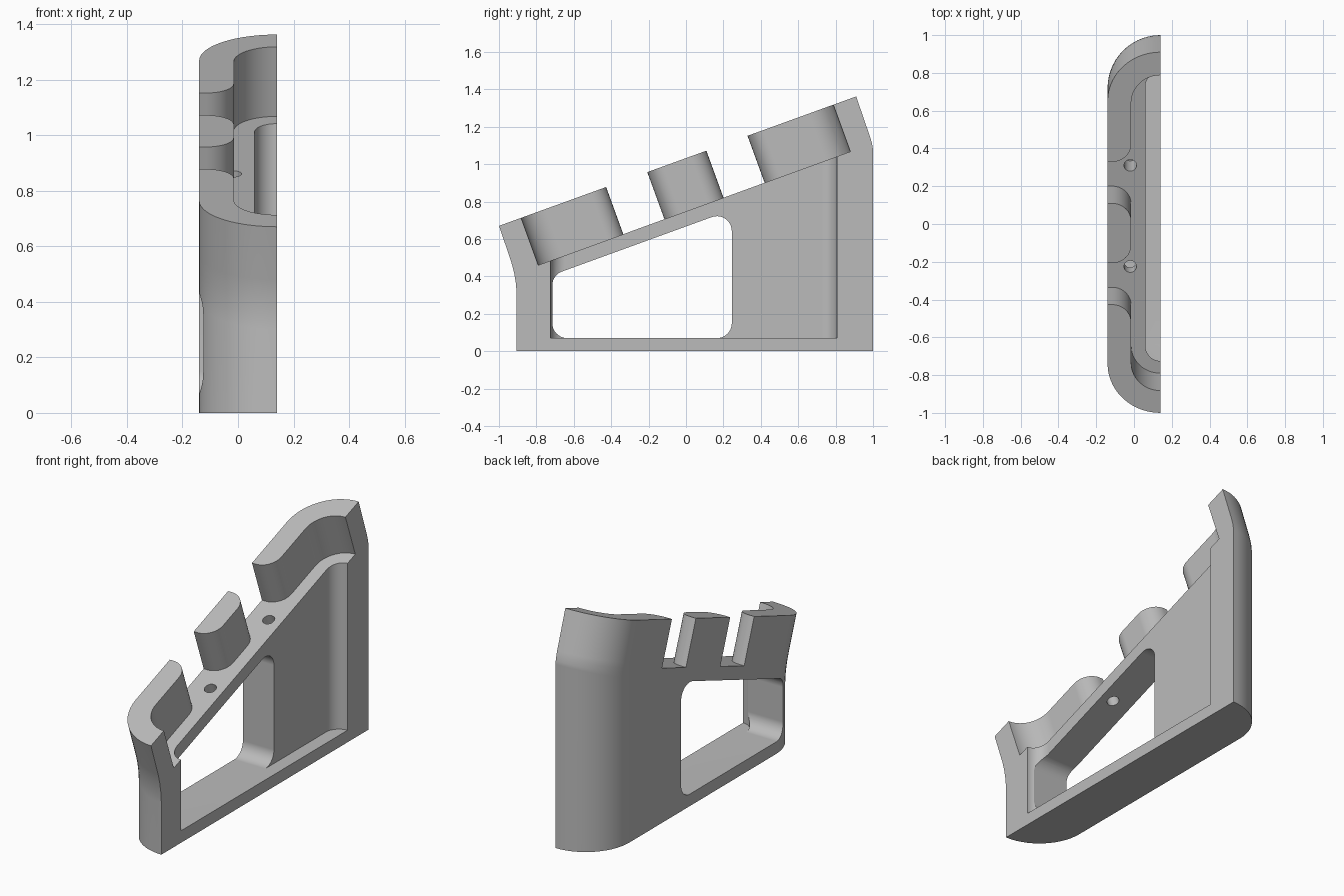
import bpy, bmesh, math
from mathutils import Vector

cube = bpy.data.objects.get("Cube")
if cube:
    bpy.data.objects.remove(cube, do_unlink=True)

grey = bpy.data.materials.new("matte grey")
grey.use_nodes = True
colour = (0.5, 0.5, 0.5, 1)
grey.diffuse_color = colour
grey.node_tree.nodes["Principled BSDF"].inputs["Base Color"].default_value = colour

TILT = math.radians(20)
X, Y, Z = Vector((1, 0, 0)), Vector((0, 1, 0)), Vector((0, 0, 1))
SLOPE = Vector((0, math.cos(TILT), math.sin(TILT)))
NORMAL = Vector((0, -math.sin(TILT), math.cos(TILT)))
SHELF = Vector((0, -0.79, 0.46))      # front end of the sloping shelf
CUT = 0.14                            # flat open side


def loft(name, rings):
    """Join equal rings of points into a closed solid."""
    bm = bmesh.new()
    rows = [[bm.verts.new(p) for p in ring] for ring in rings]
    n = len(rows[0])
    for a, b in zip(rows, rows[1:]):
        for i in range(n):
            j = (i + 1) % n
            bm.faces.new((a[i], a[j], b[j], b[i]))
    bm.faces.new(rows[0])
    bm.faces.new(rows[-1])
    bmesh.ops.recalc_face_normals(bm, faces=bm.faces)
    mesh = bpy.data.meshes.new(name)
    bm.to_mesh(mesh)
    bm.free()
    mesh.materials.append(grey)
    ob = bpy.data.objects.new(name, mesh)
    bpy.context.collection.objects.link(ob)
    return ob


def prism(name, pts, origin, u, v, w, height):
    base = [origin + u * a + v * b for a, b in pts]
    return loft(name, [base, [p + w * height for p in base]])


def arc(cx, cy, rx, ry, start, end, steps=14):
    angles = [math.radians(start + (end - start) * i / steps) for i in range(steps + 1)]
    return [(cx + rx * math.cos(t), cy + ry * math.sin(t)) for t in angles]


def half_stadium(x0, r, lo, hi, ry=None, x1=CUT):
    """Plan outline with two rounded corners, ending flat at x1."""
    ry = ry or r
    pts = arc(x0 + r, lo + ry, r, ry, 270, 180) + arc(x0 + r, hi - ry, r, ry, 180, 90)
    return pts if x1 == CUT else [(x1, lo)] + pts + [(x1, hi)]


def rounded_polygon(corners, r, steps=10):
    """Fillet every corner of a convex, counter-clockwise polygon."""
    out = []
    for i, c in enumerate(corners):
        p = Vector(c)
        a = (Vector(corners[i - 1]) - p).normalized()
        b = (Vector(corners[(i + 1) % len(corners)]) - p).normalized()
        half = a.angle(b) / 2
        centre = p + (a + b).normalized() * (r / math.sin(half))
        s = p + a * (r / math.tan(half)) - centre
        start = math.degrees(math.atan2(s.y, s.x))
        out += arc(centre.x, centre.y, r, r, start, start + 180 - math.degrees(2 * half), steps)
    return out


# Body: rounded half shell, upright below and leaning forward at the top
fronts = [(-0.905, 0), (-0.905, 0.30), (-0.909, 0.36), (-0.919, 0.42), (-0.935, 0.48), (-1, 0.67)]
backs = [(1, 0), (1, 1.07), (0.998, 1.09), (0.993, 1.115), (0.985, 1.143), (0.91, 1.362)]
depths = [0.28, 0.28, 0.277, 0.273, 0.268, 0.26]
rings = []
for (fy, fz), (by, bz), d in zip(fronts, backs, depths):
    rings.append([Vector((x, y, fz + (bz - fz) * (y - fy) / (by - fy)))
                  for x, y in half_stadium(-0.14, 0.28, fy, by, d)])
body = loft("grip_half_shell", rings)

# Upper pocket above the sloping shelf
cutters = [prism("pocket_cutter", half_stadium(-0.015, 0.155, 0, 1.776, x1=0.3),
                 SHELF, X, SLOPE, NORMAL, 0.5)]

# Two flared notches dividing the upper wall, each with a screw hole
for a, b in ((0.484, 0.718), (1.054, 1.288)):
    r = 0.1
    outline = [(-0.3, a)] + arc(-0.015 - r, a - r, r, r, 90, 0)
    outline += [(0.05, a - r), (0.05, b + r)]
    outline += arc(-0.015 - r, b + r, r, r, 0, -90) + [(-0.3, b)]
    cutters.append(prism("notch_cutter", outline, SHELF, X, SLOPE, NORMAL, 0.5))
    hole = arc(-0.02, (a + b) / 2, 0.033, 0.033, 0, 360, 32)[:-1]
    cutters.append(prism("hole_cutter", hole, SHELF - NORMAL * 0.16, X, SLOPE, NORMAL, 0.3))

# Shallow inner cavity
cutters.append(prism("cavity_cutter", half_stadium(0.06, 0.08, -0.725, 0.807, x1=0.3),
                     Z * 0.07, X, Y, Z, 1.13))

# Window through the side wall
window = [(-0.715, 0.07), (0.245, 0.07), (0.245, 0.756), (-0.715, 0.407)]
cutters.append(prism("window_cutter", rounded_polygon(window, 0.08),
                     X * -0.3, Y, Z, X, 0.6))

bpy.ops.object.select_all(action='DESELECT')
body.select_set(True)
bpy.context.view_layer.objects.active = body
for c in cutters:
    c.hide_render = True
    m = body.modifiers.new("cut", 'BOOLEAN')
    m.operation, m.solver, m.object = 'DIFFERENCE', 'EXACT', c
    bpy.ops.object.modifier_apply(modifier=m.name)
    bpy.data.objects.remove(c, do_unlink=True)

bpy.ops.object.shade_smooth_by_angle(angle=math.radians(25))
body.modifiers.new("flat_face_normals", 'WEIGHTED_NORMAL').keep_sharp = True
